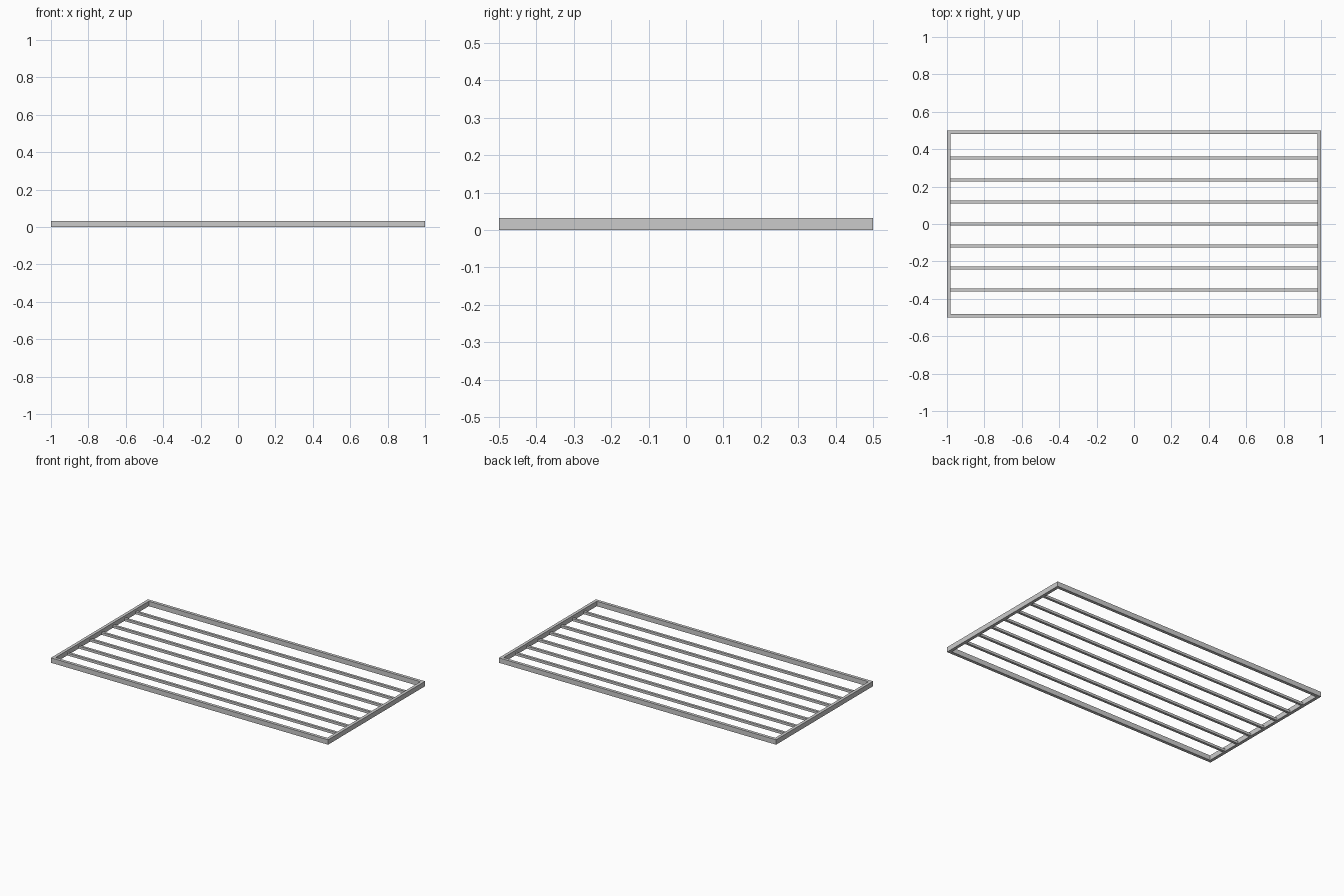
import bpy
import bmesh
from mathutils import Matrix, Vector

if "Cube" in bpy.data.objects:
    bpy.data.objects.remove(bpy.data.objects["Cube"])

L, W, H = 2.0, 1.0, 0.032       # overall size
SIDE, END = 0.02, 0.02          # long rail and end rail widths
BAR_W, BAR_H = 0.016, 0.016     # slat section
PITCH = 0.1175


def box(name, size, loc):
    bm = bmesh.new()
    bmesh.ops.create_cube(bm, size=1, matrix=Matrix.Diagonal((*size, 1)))
    me = bpy.data.meshes.new(name)
    bm.to_mesh(me)
    bm.free()
    ob = bpy.data.objects.new(name, me)
    ob.location = loc
    bpy.context.collection.objects.link(ob)
    return ob


# rectangular frame: one closed ring, no buried joints
bm = bmesh.new()
rings = []
for z in (0, H):
    for dx, dy in ((0, 0), (END, SIDE)):
        x, y = L / 2 - dx, W / 2 - dy
        rings.append([bm.verts.new(Vector((sx * x, sy * y, z)))
                      for sx, sy in ((-1, -1), (1, -1), (1, 1), (-1, 1))])
low_out, low_in, top_out, top_in = rings
for a, b in ((low_out, top_out), (top_out, top_in), (top_in, low_in), (low_in, low_out)):
    for i in range(4):
        j = (i + 1) % 4
        bm.faces.new((a[i], a[j], b[j], b[i]))
bmesh.ops.recalc_face_normals(bm, faces=bm.faces)
mesh = bpy.data.meshes.new("frame")
bm.to_mesh(mesh)
bm.free()
bpy.context.collection.objects.link(bpy.data.objects.new("frame", mesh))

# seven long slats set low between the end rails
for i in range(-3, 4):
    box(f"slat_{i + 4}", (L - 2 * END, BAR_W, BAR_H), (0, i * PITCH, BAR_H / 2))
